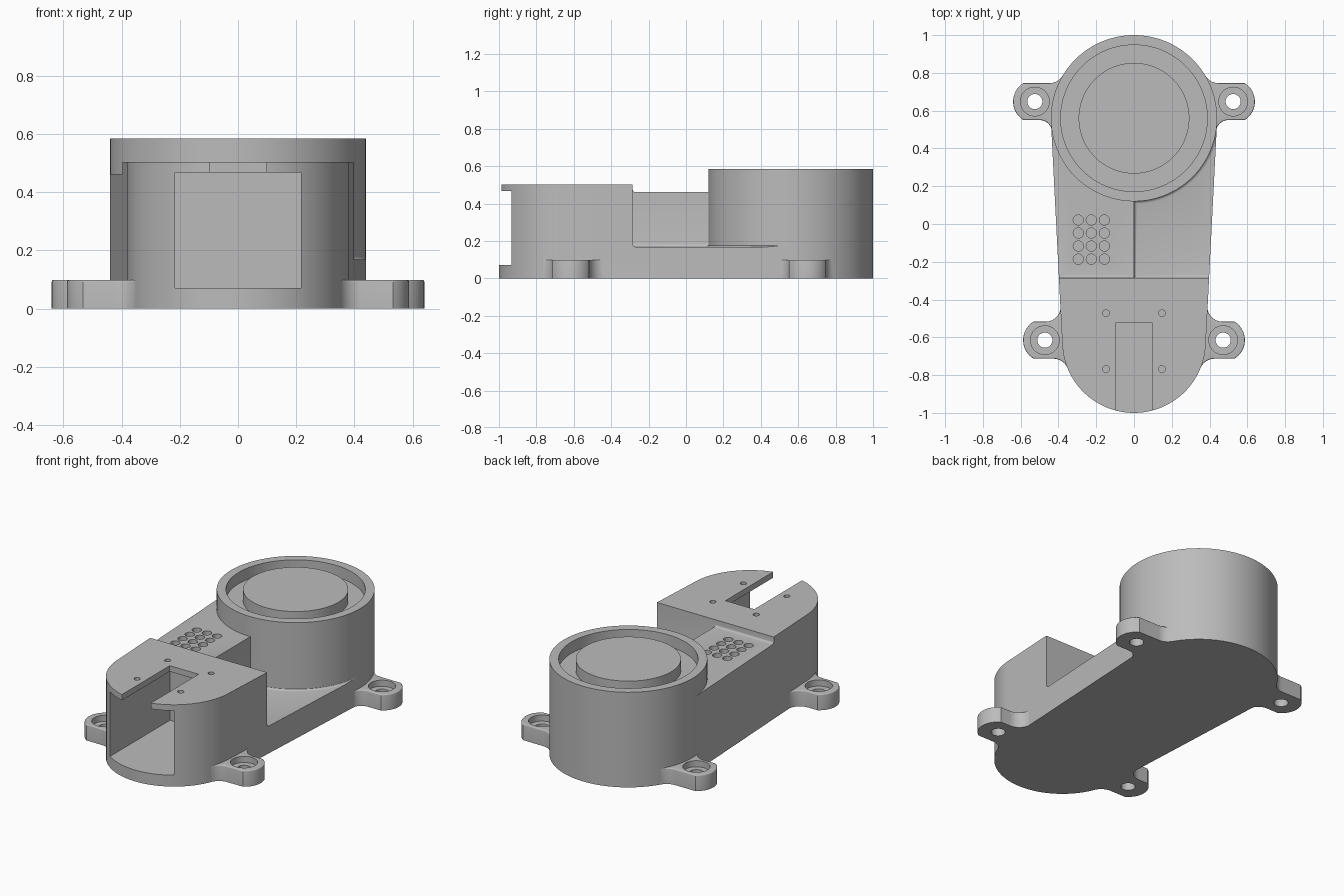
import bpy, bmesh, math
from mathutils import Vector, Matrix

if "Cube" in bpy.data.objects:
    bpy.data.objects.remove(bpy.data.objects["Cube"])

grey = bpy.data.materials.new("light_grey")
grey.diffuse_color = (0.5, 0.5, 0.5, 1)
grey.use_nodes = True
grey.node_tree.nodes["Principled BSDF"].inputs["Base Color"].default_value = grey.diffuse_color

R_BIG, Y_BIG = 0.44, 0.56       # drum circle
R_NOSE, Y_NOSE = 0.38, -0.62    # rounded nose circle


def finish(name, bm):
    bmesh.ops.recalc_face_normals(bm, faces=bm.faces[:])
    me = bpy.data.meshes.new(name)
    bm.to_mesh(me)
    bm.free()
    me.materials.append(grey)
    ob = bpy.data.objects.new(name, me)
    bpy.context.collection.objects.link(ob)
    return ob


def arc(cx, cy, r, a0, a1, n):
    return [(cx + r * math.cos(math.radians(a0 + (a1 - a0) * i / n)),
             cy + r * math.sin(math.radians(a0 + (a1 - a0) * i / n))) for i in range(n + 1)]


def prism(name, pts, z0, z1, round_z=None, radius=0.0):
    """Extrude an outline; optionally round the edges lying at height round_z."""
    bm = bmesh.new()
    face = bm.faces.new([bm.verts.new((x, y, z0)) for x, y in pts])
    ext = bmesh.ops.extrude_face_region(bm, geom=[face])
    for v in ext["geom"]:
        if isinstance(v, bmesh.types.BMVert):
            v.co.z = z1
    bmesh.ops.recalc_face_normals(bm, faces=bm.faces[:])
    if round_z is not None:
        edges = [e for e in bm.edges if all(abs(v.co.z - round_z) < 1e-5 for v in e.verts)]
        bmesh.ops.bevel(bm, geom=edges, offset=radius, segments=4, profile=0.5, affect='EDGES')
    return finish(name, bm)


def box(name, x0, x1, y0, y1, z0, z1, **kw):
    return prism(name, [(x0, y0), (x1, y0), (x1, y1), (x0, y1)], z0, z1, **kw)


def rod(x, y, r, z0, z1, n=32):
    return prism("rod_cutter", arc(x, y, r, 0, 360 - 360 / n, n - 1), z0, z1)


def cut(ob, cutters):
    bpy.context.view_layer.objects.active = ob
    for c in cutters:
        m = ob.modifiers.new("cut", 'BOOLEAN')
        m.operation, m.solver, m.object = 'DIFFERENCE', 'EXACT', c
        bpy.ops.object.modifier_apply(modifier=m.name)
        bpy.data.objects.remove(c)


def smooth(ob):
    bpy.ops.object.select_all(action='DESELECT')
    ob.select_set(True)
    bpy.context.view_layer.objects.active = ob
    bpy.ops.object.shade_smooth_by_angle(angle=math.radians(30))


# Tapered housing: rounded nose, straight sides tangent to the drum
tilt = math.degrees(math.asin((R_BIG - R_NOSE) / (Y_BIG - Y_NOSE)))
tx = R_BIG * math.cos(math.radians(tilt))
ty = Y_BIG - R_BIG * math.sin(math.radians(tilt))
outline = arc(0, Y_NOSE, R_NOSE, 180 + tilt, 360 - tilt, 64) + [(tx, ty), (-tx, ty)]
housing = prism("housing", outline, 0, 0.503)

# Lowered deck behind the nose, and the deep pocket on the right half
deck = box("deck_cutter", -0.8, 0.8, -0.285, 0.9, 0.462, 0.8, round_z=0.462, radius=0.012)
pocket = prism("pocket_cutter",
               [(0, -0.285), (0.8, -0.285), (0.8, Y_BIG)] + arc(0, Y_BIG, 0.437, 0, -90, 32),
               0.168, 0.8, round_z=0.168, radius=0.018)
# Front bay, cable slot in its roof, screw holes and vent grid
bay = box("bay_cutter", -0.217, 0.217, -1.2, -0.35, 0.07, 0.467)
slot = box("slot_cutter", -0.098, 0.098, -1.2, -0.523, 0.42, 0.8)
screws = [rod(sx * 0.148, y, 0.018, 0.44, 0.6, 16) for sx in (-1, 1) for y in (-0.472, -0.768)]
vents = [rod(-0.295 + 0.069 * i, 0.021 - 0.069 * j, 0.027, 0.40, 0.6, 24)
         for i in range(3) for j in range(4)]
cut(housing, [deck, pocket, bay, slot] + screws + vents)
smooth(housing)

# Round drum with a ring groove around a central disc
profile = [(0, 0.585), (0.293, 0.585), (0.293, 0.515), (0.388, 0.515),
           (0.388, 0.585), (R_BIG, 0.585), (R_BIG, 0), (0, 0)]
bm = bmesh.new()
vs = [bm.verts.new((r, 0, z)) for r, z in profile]
es = [bm.edges.new(p) for p in zip(vs, vs[1:])]
bmesh.ops.spin(bm, geom=vs + es, cent=(0, 0, 0), axis=(0, 0, 1), angle=math.tau, steps=128)
bmesh.ops.remove_doubles(bm, verts=bm.verts[:], dist=1e-5)
bmesh.ops.transform(bm, matrix=Matrix.Translation((0, Y_BIG, 0)), verts=bm.verts[:])
smooth(finish("drum", bm))


def fillet(cy, r, y, up, f):
    """Concave arc from the body circle to the flat side of an ear at height y."""
    off = y + up * f - cy
    cx = math.sqrt((r + f) ** 2 - off ** 2)
    a = 180 + math.degrees(math.atan2(off, cx))
    return arc(cx, cy + off, f, a, 270 if up > 0 else 90, 10)


def ear(name, side, xc, yc, upper, lower):
    """Mounting ear with flat sides, round tip, through hole and counterbore."""
    tip = arc(xc, yc, 0.115, 58, -58, 16)
    pts = [(0.25, upper[0][1])] + upper + tip + lower[::-1] + [(0.25, lower[0][1])]
    ob = prism(name, [(side * x, y) for x, y in pts], 0, 0.098, round_z=0.098, radius=0.006)
    cut(ob, [rod(side * xc, yc, 0.04, -0.1, 0.2), rod(side * xc, yc, 0.076, 0.06, 0.2, 48)])
    smooth(ob)


# Two ears at the drum, two at the nose
for side, label in ((-1, "left"), (1, "right")):
    ear("rear_ear_" + label, side, 0.525, 0.648,
        fillet(Y_BIG, R_BIG, 0.746, 1, 0.08), fillet(Y_BIG, R_BIG, 0.55, -1, 0.065))
    ear("front_ear_" + label, side, 0.472, -0.615,
        arc(0.388 + 0.08, -0.517 + 0.08, 0.08, 180, 270, 10),
        fillet(Y_NOSE, R_NOSE, -0.713, -1, 0.08))
